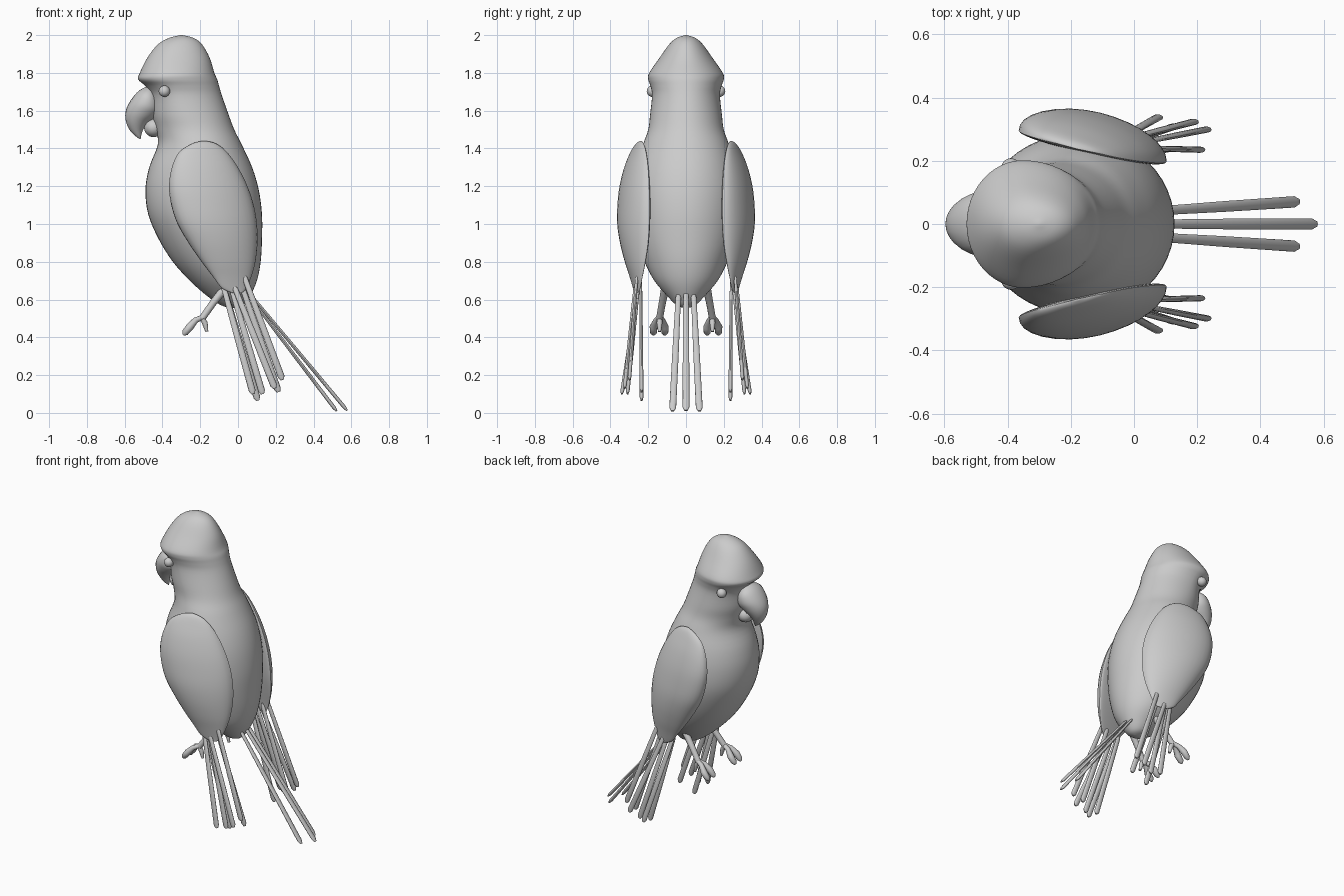
import bpy, bmesh, math
from mathutils import Vector

if "Cube" in bpy.data.objects:
    bpy.data.objects.remove(bpy.data.objects["Cube"])


def finish(name, bm, angle=50):
    bmesh.ops.recalc_face_normals(bm, faces=bm.faces)
    me = bpy.data.meshes.new(name)
    bm.to_mesh(me)
    bm.free()
    ob = bpy.data.objects.new(name, me)
    bpy.context.collection.objects.link(ob)
    bpy.context.view_layer.objects.active = ob
    ob.select_set(True)
    bpy.ops.object.shade_smooth_by_angle(angle=math.radians(angle))
    ob.select_set(False)
    return ob


def smooth_rows(rows, steps):
    """Catmull-Rom interpolation of profile rows."""
    out = []
    for i in range(len(rows) - 1):
        quad = zip(rows[max(i - 1, 0)], rows[i], rows[i + 1], rows[min(i + 2, len(rows) - 1)])
        quad = list(quad)
        for s in range(steps):
            t = s / steps
            out.append([b + .5 * t * (c - a + t * (2*a - 5*b + 4*c - d + t * (3*(b - c) + d - a)))
                        for a, b, c, d in quad])
    return out + [list(rows[-1])]


def loft(name, rings, angle=50):
    bm = bmesh.new()
    loops = [[bm.verts.new(p) for p in r] for r in rings]
    n = len(loops[0])
    for a, b in zip(loops, loops[1:]):
        for j in range(n):
            bm.faces.new((a[j], a[(j + 1) % n], b[(j + 1) % n], b[j]))
    bm.faces.new(loops[0])
    bm.faces.new(loops[-1])
    return finish(name, bm, angle)


def tube(name, pts, radii, side, flat=1.0, n=12):
    """Elliptical tube; side = direction of the wide axis."""
    pts = [Vector(p) for p in pts]
    rings = []
    for i, p in enumerate(pts):
        d = (pts[min(i + 1, len(pts) - 1)] - pts[max(i - 1, 0)]).normalized()
        u = Vector(side)
        u = (u - d * u.dot(d)).normalized()
        v = d.cross(u)
        rings.append([p + radii[i] * (u * math.cos(k * math.tau / n) + v * flat * math.sin(k * math.tau / n))
                      for k in range(n)])
    return loft(name, rings)


def ball(name, loc, scale):
    bm = bmesh.new()
    bmesh.ops.create_uvsphere(bm, u_segments=24, v_segments=16, radius=1)
    for v in bm.verts:
        v.co = Vector(a * b + c for a, b, c in zip(v.co, scale, loc))
    return finish(name, bm)


# Body and head: z, front x, widest x, back x, half width
body = [(2.0, -.305, -.30, -.295, .004), (1.985, -.365, -.30, -.235, .05), (1.95, -.425, -.32, -.19, .09),
        (1.88, -.48, -.34, -.15, .14), (1.80, -.52, -.35, -.125, .195), (1.765, -.528, -.35, -.11, .20),
        (1.73, -.49, -.33, -.10, .188), (1.68, -.462, -.31, -.085, .18), (1.58, -.455, -.27, -.05, .19),
        (1.50, -.435, -.23, -.02, .20), (1.42, -.425, -.20, .02, .228), (1.30, -.47, -.19, .075, .265),
        (1.18, -.49, -.18, .11, .285), (1.05, -.475, -.17, .127, .285), (.92, -.42, -.14, .127, .262),
        (.80, -.345, -.11, .12, .22), (.70, -.255, -.07, .10, .168), (.62, -.165, -.04, .065, .10),
        (.57, -.09, -.02, .03, .05), (.555, -.035, -.02, -.005, .01)]
rings = []
for z, x0, xm, x1, w in smooth_rows(body, 4):
    ring = []
    for k in range(48):
        c, s = math.cos(k * math.tau / 48), math.sin(k * math.tau / 48)
        ring.append((xm + c * (x1 - xm if c > 0 else xm - x0), w * s, z))
    rings.append(ring)
loft("body", rings)

# Upper beak: front point x,z / back point x,z / half width
beak = [(-.47, 1.735, -.44, 1.73, .02), (-.525, 1.705, -.42, 1.67, .085), (-.568, 1.655, -.41, 1.61, .10),
        (-.594, 1.60, -.43, 1.57, .085), (-.594, 1.545, -.475, 1.535, .06),
        (-.572, 1.495, -.502, 1.50, .035), (-.54, 1.463, -.513, 1.465, .015), (-.519, 1.45, -.515, 1.45, .003)]
rings = []
for fx, fz, bx, bz, w in smooth_rows(beak, 4):
    rings.append([((fx + bx) / 2 + (bx - fx) / 2 * math.cos(a), w * math.sin(a),
                   (fz + bz) / 2 + (bz - fz) / 2 * math.cos(a))
                  for a in [k * math.tau / 24 for k in range(24)]])
loft("upper_beak", rings)
ball("lower_beak", (-.447, 0, 1.51), (.05, .055, .05))

# Wing: z, front x, back x, y of chord middle, outward bulge
wing = [(1.44, -.19, -.17, .238, .004), (1.425, -.245, -.115, .24, .02), (1.38, -.312, -.058, .242, .043),
        (1.30, -.35, .0, .243, .073), (1.20, -.365, .05, .245, .095), (1.10, -.353, .083, .245, .106),
        (1.0, -.32, .10, .245, .108), (.90, -.262, .103, .245, .095), (.80, -.193, .092, .25, .066),
        (.72, -.132, .07, .255, .036), (.66, -.085, .045, .258, .016), (.635, -.03, .02, .26, .006)]
# Wing feathers: root, tip
feathers = [((-.08, .25, .68), (.08, .34, .10)), ((-.04, .25, .68), (.13, .31, .10)),
            ((-.08, .24, .68), (.105, .235, .065)), ((-.02, .27, .67), (.195, .325, .13)),
            ((.03, .26, .73), (.235, .30, .175)), ((.01, .24, .70), (.215, .235, .11))]


def feather(name, a, b, side):
    a, b = Vector(a), Vector(b)
    tube(name, [a, a.lerp(b, .03), a.lerp(b, .5), a.lerp(b, .97), b],
         [.008, .014, .017, .018, .009], side, .55)


for s, tag in ((1, "left"), (-1, "right")):
    rings = []
    for z, x0, x1, y, b in smooth_rows(wing, 4):
        ring = []
        for k in range(32):
            a = k * math.tau / 32
            h = (x1 - x0) / 2 * math.cos(a)
            bulge = b * math.sin(a) * (1 if math.sin(a) > 0 else .2)
            ring.append(((x0 + x1) / 2 + h, s * (y - .24 * h + bulge), z))
        rings.append(ring)
    loft("wing_" + tag, rings)
    for i, (p, q) in enumerate(feathers):
        feather(f"wing_feather_{tag}_{i}", (p[0], s * p[1], p[2]), (q[0], s * q[1], q[2]), (1, 0, 0))
    ball("eye_" + tag, (-.39, s * .178, 1.703), (.03, .03, .03))

    # Leg and toes
    ankle = (-.19, s * .14, .50)
    tube("leg_" + tag, [(-.07, s * .11, .66), (-.13, s * .125, .585), ankle], [.022, .019, .018], (0, 1, 0))
    for i, y in enumerate((.112, .172)):
        tube(f"front_toe_{tag}_{i}", [(-.18, s * .14, .51), (-.225, s * (.07 + y / 2), .49),
             (-.255, s * y, .455), (-.28, s * y, .425), (-.29, s * y, .412)],
             [.012, .016, .021, .018, .006], (0, 1, 0))
    tube("back_toe_" + tag, [(-.195, s * .14, .51), (-.175, s * .14, .475), (-.165, s * .14, .43)],
         [.014, .015, .008], (0, 1, 0))

# Tail feathers
for i, (p, q) in enumerate([((.05, 0, .645), (.578, 0, .012)), ((.05, .04, .63), (.522, .071, .01)),
                            ((.05, -.04, .63), (.522, -.071, .01))]):
    feather(f"tail_feather_{i}", p, q, (0, 1, 0))
